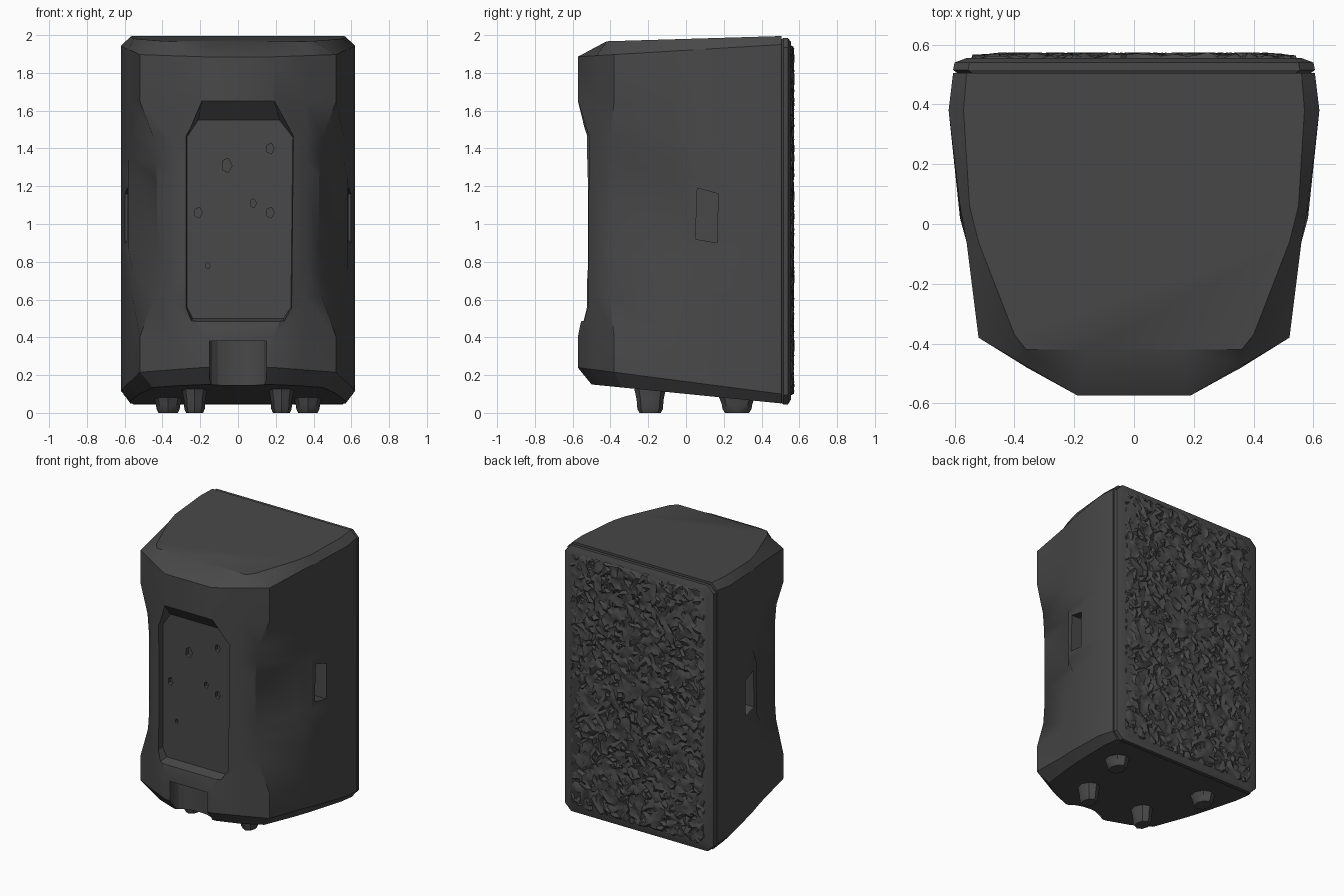
import bpy, bmesh, math, random
from mathutils import Vector

if "Cube" in bpy.data.objects:
    bpy.data.objects.remove(bpy.data.objects["Cube"])

random.seed(4)

def material(name, v):
    m = bpy.data.materials.new(name)
    m.diffuse_color = (v, v, v, 1)
    m.use_nodes = True
    m.node_tree.nodes["Principled BSDF"].inputs["Base Color"].default_value = m.diffuse_color
    return m

charcoal = material("charcoal plastic", 0.065)

def make(name, verts, faces, angle=30):
    me = bpy.data.meshes.new(name)
    me.from_pydata(verts, [], faces)
    bm = bmesh.new()
    bm.from_mesh(me)
    bmesh.ops.recalc_face_normals(bm, faces=bm.faces)
    bm.to_mesh(me)
    bm.free()
    ob = bpy.data.objects.new(name, me)
    bpy.context.collection.objects.link(ob)
    me.materials.append(charcoal)
    if angle:
        smooth(ob, angle)
    return ob

def smooth(ob, angle):
    bpy.ops.object.select_all(action='DESELECT')
    ob.select_set(True)
    bpy.context.view_layer.objects.active = ob
    bpy.ops.object.shade_smooth_by_angle(angle=math.radians(angle))

def loft(name, rings, angle=30):
    n = len(rings[0])
    verts = [p for r in rings for p in r]
    faces = [(i*n+j, i*n+(j+1) % n, (i+1)*n+(j+1) % n, (i+1)*n+j)
             for i in range(len(rings)-1) for j in range(n)]
    faces += [tuple(range(n))[::-1], tuple((len(rings)-1)*n+j for j in range(n))]
    return make(name, verts, faces, angle)

def mirror_ring(half):
    return half + [(-x, y, z) for x, y, z in reversed(half)]

# Cabinet: half outlines, blended from full shoulder to scooped waist
FULL = [(.605, .505), (.62, .38), (.582, .06), (.56, -.06), (.52, -.38), (.36, -.475), (.19, -.573)]
WAIST = [(.605, .505), (.62, .38), (.582, .02), (.515, -.06), (.43, -.41), (.36, -.48), (.28, -.52)]
TOP = [(.56, .505), (.57, .38), (.55, .06), (.52, -.06), (.40, -.37), (.36, -.42), (.15, -.42)]
BOTTOM = [(.57, .505), (.57, .38), (.53, .06), (.51, -.06), (.45, -.34), (.33, -.43), (.17, -.50)]

# height, handle scoop amount, front waist amount
LEVELS = [(.40, 0, 0), (.62, 0, .85), (.76, 0, 1), (.87, 1, 1),
          (1.24, 1, 1), (1.34, 0, .95), (1.46, 0, .8), (1.65, 0, 0)]
rings = [mirror_ring([(x, y, .05 + .1*(.505-y)) for x, y in BOTTOM]),
         mirror_ring([(x, y, .10 + .13*(.505-y)) for x, y in FULL])]
for z, scoop, waist in LEVELS:
    half = []
    for i, (a, b) in enumerate(zip(FULL, WAIST)):
        t = scoop if i < 4 else waist
        half.append((a[0]+(b[0]-a[0])*t, a[1]+(b[1]-a[1])*t, z))
    rings.append(mirror_ring(half))
rings.append(mirror_ring([(x, y, 1.95 - .06*(.505-y)) for x, y in FULL]))
rings.append(mirror_ring([(x, y, 1.995 - .03*(.505-y)) for x, y in TOP]))
cabinet = loft("cabinet", rings)

def cut(cutter):
    cutter.hide_render = True
    cutter.hide_set(True)
    mod = cabinet.modifiers.new(cutter.name, 'BOOLEAN')
    mod.operation = 'DIFFERENCE'
    mod.solver = 'EXACT'
    mod.object = cutter

# Control panel recess with a flared top
inner = [(-.24, .50), (.24, .50), (.28, .56), (.29, 1.46), (.22, 1.55), (-.21, 1.55), (-.27, 1.46), (-.27, .56)]
outer = [(-.25, .48), (.25, .48), (.29, .55), (.30, 1.48), (.19, 1.66), (-.19, 1.66), (-.28, 1.48), (-.28, .55)]
cut(loft("panel_cutter", [[(x, -.48, z) for x, z in inner],
                          [(x, -.58, z) for x, z in outer],
                          [(x, -.70, z) for x, z in outer]], 0))

# Rounded cable notch at the bottom of the front
arc = [(.15*math.cos(a), -.52+.08*math.sin(a)) for a in [math.pi*k/8 for k in range(9)]]
notch = [(-.15, -.7), (.15, -.7)] + arc
cut(loft("notch_cutter", [[(x, y, z) for x, y in notch] for z in (.05, .38)], 0))

# Grip pockets on both sides
pocket = [(.05, .92), (.165, .90), (.17, 1.16), (.06, 1.19)]
for s in (-1, 1):
    cut(loft("grip_cutter", [[(s*x, y, z) for y, z in pocket] for x in (.50, .75)], 0))

# Small sockets in the control panel
for x, z, r in [(-.06, 1.31, .04), (.17, 1.40, .03), (.08, 1.11, .025),
                (.17, 1.06, .03), (-.21, 1.06, .03), (-.16, .78, .018)]:
    ring = [(x+r*.7*math.cos(a), z+r*math.sin(a)) for a in [math.tau*k/5 for k in range(5)]]
    cut(loft("socket_cutter", [[(px, y, pz) for px, pz in ring] for y in (-.455, -.6)], 0))

bpy.context.view_layer.update()
bpy.context.view_layer.objects.active = cabinet
cabinet.select_set(True)
for mod in list(cabinet.modifiers):
    if mod.type == 'BOOLEAN':
        bpy.ops.object.modifier_apply(modifier=mod.name)
smooth(cabinet, 30)

# Speaker grille frame: chamfered plate outline swept in y
def outline(w, z0, z1, c, y):
    drop = .0
    return [(-w+c, y, z0), (w-c, y, z0), (w, y, z0+c), (w, y, z1-c),
            (w-c, y, z1), (-w+c, y, z1), (-w, y, z1-c), (-w, y, z0+c)]

loft("grille_frame", [outline(.57, .07, 1.97, .05, .49), outline(.605, .045, 1.985, .05, .515),
                      outline(.60, .045, 1.985, .05, .54), outline(.56, .07, 1.965, .05, .555)])

# Rough mesh sheet on the frame
NX, NZ = 46, 76
verts, faces = [], []
for j in range(NZ+1):
    for i in range(NX+1):
        u, v = 2*i/NX-1, 2*j/NZ-1
        edge = i in (0, NX) or j in (0, NZ)
        jit = 0 if edge else .009
        y = .54 if edge else .564 + random.uniform(-.013, .010)
        if abs(u) > .8:
            y -= (abs(u)-.8)*.05
        verts.append((u*.555 + random.uniform(-jit, jit), y, 1.02 + v*.935 + random.uniform(-jit, jit)))
for j in range(NZ):
    for i in range(NX):
        a = j*(NX+1)+i
        b, c, d = a+1, a+NX+2, a+NX+1
        faces += [(a, b, c), (a, c, d)] if random.random() < .5 else [(a, b, d), (b, c, d)]
sheet = make("grille_mesh", verts, faces, 35)

# Rubber feet
def foot(name, x, y, r, top):
    spec = [(0, .75), (.02, .9), (top*.5, .95), (top, 1.15)]
    loft(name, [[(x+r*.8*k*math.cos(a), y+r*k*math.sin(a), z) for a in [math.tau*n/8 for n in range(8)]]
                for z, k in spec], 40)

for s, side in ((-1, "left"), (1, "right")):
    foot("front_foot_" + side, s*.23, -.19, .075, .14)
    foot("rear_foot_" + side, s*.37, .27, .085, .09)
